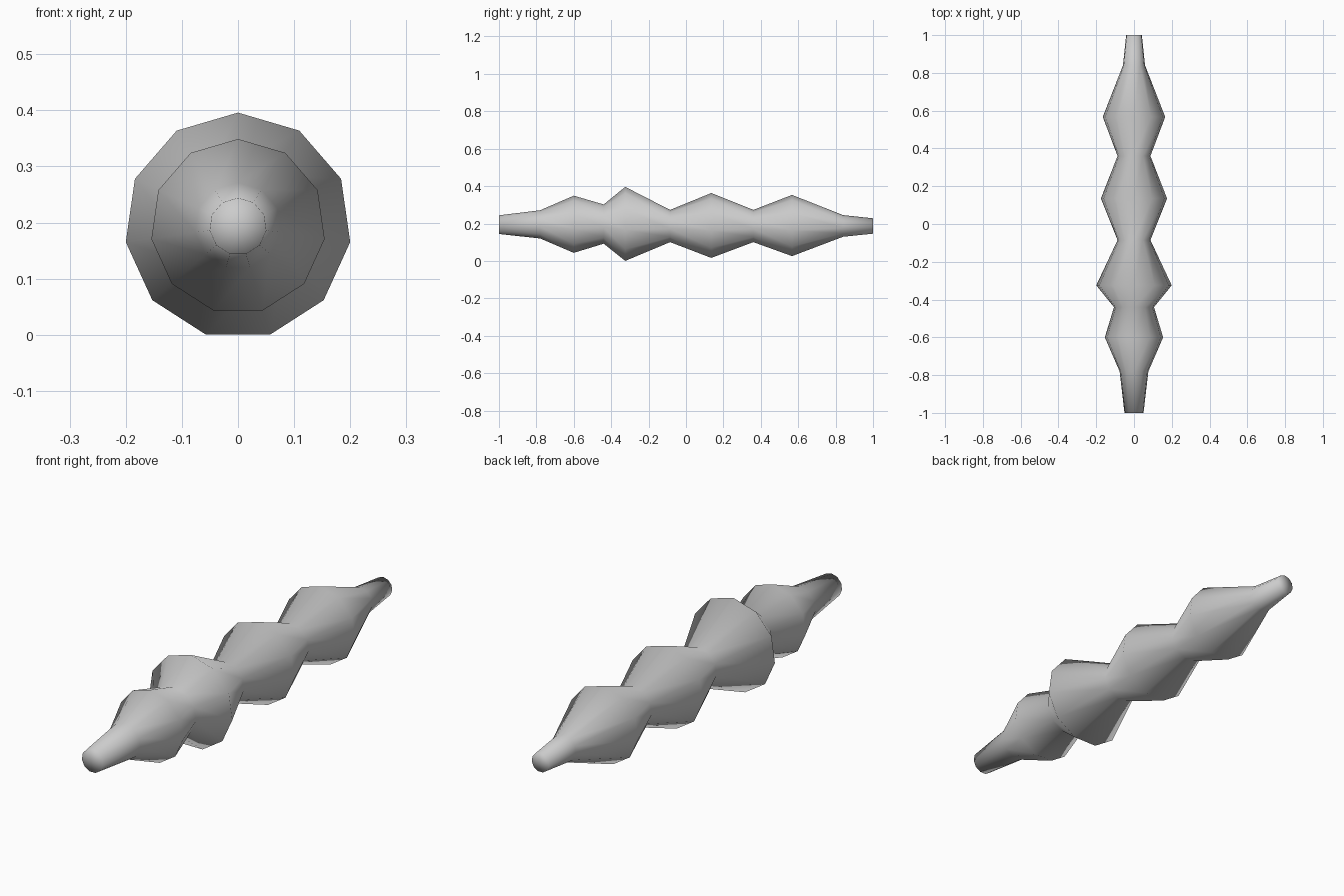
import bpy, bmesh, math

if "Cube" in bpy.data.objects:
    bpy.data.objects.remove(bpy.data.objects["Cube"])

SIDES = 11

# Rod profile, front to back: (y, radius, axis height)
PROFILE = [
    (-1.00, 0.051, 0.193), (-0.78, 0.077, 0.194), (-0.60, 0.156, 0.193),
    (-0.44, 0.107, 0.195), (-0.325, 0.202, 0.194), (-0.085, 0.088, 0.185),
    (0.135, 0.177, 0.186), (0.36, 0.088, 0.185), (0.567, 0.167, 0.186),
    (0.84, 0.059, 0.186), (1.00, 0.042, 0.186),
]

grey = bpy.data.materials.new("plain_grey")
grey.diffuse_color = (0.6, 0.6, 0.6, 1)
grey.use_nodes = True
grey.node_tree.nodes["Principled BSDF"].inputs["Base Color"].default_value = grey.diffuse_color

bm = bmesh.new()

# Rings with one corner pointing up
rings = []
for y, r, h in PROFILE:
    angles = [2 * math.pi * i / SIDES for i in range(SIDES)]
    rings.append([bm.verts.new((r * math.sin(a), y, h + r * math.cos(a))) for a in angles])

# Walls between neighbouring rings
for a, b in zip(rings, rings[1:]):
    for i in range(SIDES):
        j = (i + 1) % SIDES
        bm.faces.new((a[i], a[j], b[j], b[i]))

# Flat end caps as fans
for ring, (y, r, h) in ((rings[0], PROFILE[0]), (rings[-1], PROFILE[-1])):
    centre = bm.verts.new((0, y, h))
    for i in range(SIDES):
        bm.faces.new((ring[i], ring[(i + 1) % SIDES], centre))

bmesh.ops.recalc_face_normals(bm, faces=bm.faces)
for face in bm.faces:
    face.smooth = True

mesh = bpy.data.meshes.new("beaded_rod")
bm.to_mesh(mesh)
bm.free()
mesh.materials.append(grey)
rod = bpy.data.objects.new("beaded_rod", mesh)
bpy.context.collection.objects.link(rod)
